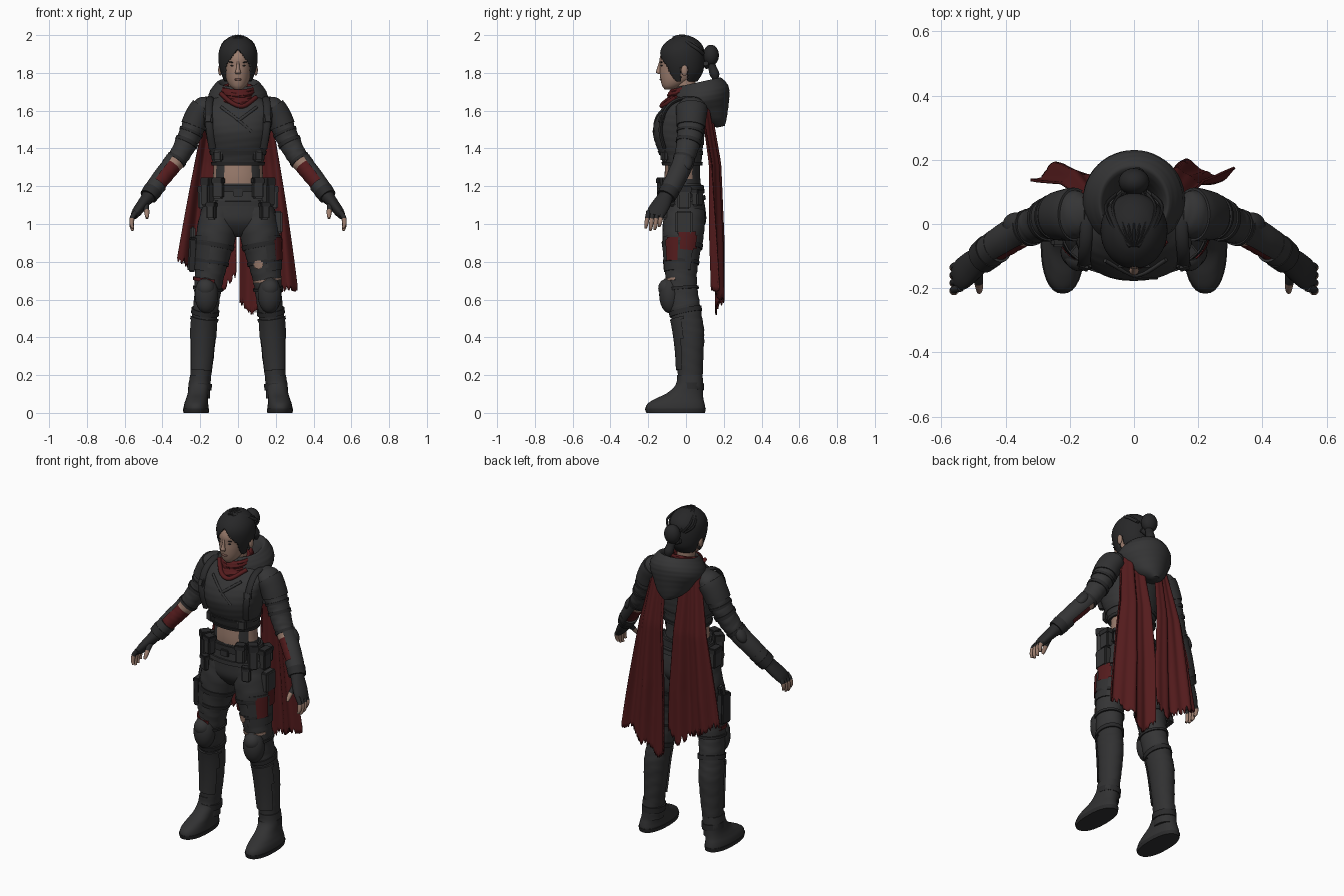
import bpy, bmesh, math, random
from mathutils import Vector, Matrix, Euler
random.seed(4)

def mat(name, r, g, b):
    m = bpy.data.materials.new(name)
    m.diffuse_color = (r, g, b, 1)
    return m

CLOTH = mat("charcoal_cloth", .035, .035, .036)
STRAP = mat("black_leather", .023, .023, .024)
PLATE = mat("worn_plate", .031, .031, .032)
HAIR = mat("dark_hair", .02, .02, .021)
RED = mat("dark_red_cloth", .088, .011, .012)
SKIN = mat("skin", .33, .205, .155)
LIP = mat("lips", .22, .11, .09)
BOTH = (1, -1)

def finish(name, bm, mats, s=0, angle=40):
    bmesh.ops.recalc_face_normals(bm, faces=bm.faces[:])
    name = {0: "", 1: "left_", -1: "right_"}[s] + name
    me = bpy.data.meshes.new(name)
    bm.to_mesh(me)
    bm.free()
    for m in mats:
        me.materials.append(m)
    me.shade_smooth()
    me.set_sharp_from_angle(angle=math.radians(angle))
    ob = bpy.data.objects.new(name, me)
    bpy.context.collection.objects.link(ob)
    return ob

def sample(R, t):
    i = min(int(t), len(R) - 2)
    f = t - i
    P = [R[max(0, min(len(R) - 1, i + k))] for k in (-1, 0, 1, 2)]
    return [.5 * (2*b + (c-a)*f + (2*a-5*b+4*c-d)*f*f + (3*b-a-3*c+d)*f**3) for a, b, c, d in zip(*P)]

def loft(name, R, mats, a=0, b=None, off=0, seg=32, per=6, ref=(0, 1, 0), flat=False,
         p=2, tilt=0, sides=(0,), wr=0, rule=None, keep=None):
    """Skin through rings (x, y, z, radius across, radius deep); off > 0 makes a sleeve over part of it."""
    b = len(R) - 1 if b is None else b
    n = max(2, int((b - a) * per))
    ts = [(a + (b - a) * i / n, off) for i in range(n + 1)]
    if off:
        ts = [(a, -.002)] + ts + [(b, -.002)]
    obs = []
    for s in sides:
        bm, loops = bmesh.new(), []
        for t, o in ts:
            x, y, z, ra, rb = sample(R, t)
            c = Vector((x, y, z))
            if flat:
                u, v = Vector((1, 0, 0)), Vector((0, 1, tilt))
            else:
                T = (Vector(sample(R, min(t + .1, len(R) - 1))[:3]) - Vector(sample(R, max(t - .1, 0))[:3])).normalized()
                v = Vector(ref)
                v = (v - T * v.dot(T)).normalized()
                u = v.cross(T)
            loop = []
            for k in range(seg):
                g = 2 * math.pi * k / seg
                cs, sn = math.cos(g), math.sin(g)
                w = 1 + wr * (math.sin(t * 11 + 2 * math.sin(g * 2)) + .6 * math.sin(t * 19 + g * 3))
                q = c + u * (math.copysign(abs(cs) ** (2 / p), cs) * (ra * w + o)) + v * (math.copysign(abs(sn) ** (2 / p), sn) * (rb * w + o))
                loop.append(bm.verts.new((q.x * (s or 1), q.y, q.z)))
            loops.append(loop)
        for i in range(len(loops) - 1):
            for k in range(seg):
                j = (k + 1) % seg
                f = bm.faces.new((loops[i][k], loops[i][j], loops[i+1][j], loops[i+1][k]))
                m = f.calc_center_median()
                if rule:
                    f.material_index = rule(m, ts[i][0])
                if keep and not keep(m):
                    bm.faces.remove(f)
        if not off and not keep:
            for L in (loops[0], loops[-1]):
                f = bm.faces.new(L)
                if rule:
                    f.material_index = rule(f.calc_center_median(), a if L is loops[0] else b)
        obs.append(finish(name, bm, mats, s))
    return obs

def body(*rows):  # rows of height, half width, front, back
    return [(0, (f + k) / 2, z, w, (k - f) / 2) for z, w, f, k in rows]

def tube(name, pts, r, r2, m, **kw):
    return loft(name, [(*q, r, r2) for q in pts], [m], seg=12, **kw)

def solid(name, kind, loc, size, m, sides=(0,), rot=(0, 0, 0), bevel=.008):
    for s in sides:
        k = s or 1
        M = Matrix.Translation((loc[0]*k, loc[1], loc[2])) @ Euler((rot[0], rot[1]*k, rot[2]*k)).to_matrix().to_4x4()
        bm = bmesh.new()
        if kind == "ball":
            bmesh.ops.create_uvsphere(bm, u_segments=24, v_segments=16, radius=1)
        else:
            bmesh.ops.create_cube(bm, size=1)
        bmesh.ops.scale(bm, vec=size, verts=bm.verts[:])
        if kind == "box":
            bmesh.ops.bevel(bm, geom=bm.edges[:], offset=bevel, segments=2, affect='EDGES')
        bm.transform(M)
        finish(name, bm, [m], s)

# Head, face and neck
loft("neck", body((1.58, .06, -.06, .07), (1.68, .05, -.055, .055), (1.78, .05, -.06, .05)), [SKIN], flat=True)
loft("head", body((1.712, .02, -.112, -.06), (1.73, .042, -.125, -.02), (1.76, .06, -.134, .03), (1.8, .07, -.139, .06),
     (1.84, .076, -.139, .08), (1.88, .08, -.139, .085), (1.92, .076, -.12, .08), (1.955, .055, -.08, .06), (1.97, .02, -.03, .02)), [SKIN], flat=True)
loft("nose", [(0, -.136, 1.86, .006, .006), (0, -.143, 1.825, .009, .01), (0, -.145, 1.803, .015, .014), (0, -.138, 1.793, .01, .006)], [SKIN], flat=True, seg=16)
solid("lips", "ball", (0, -.133, 1.765), (.02, .007, .006), LIP)
solid("eye", "ball", (.031, -.128, 1.838), (.012, .006, .003), HAIR, BOTH)
solid("brow", "ball", (.032, -.129, 1.856), (.02, .006, .003), HAIR, BOTH, (0, -.15, -.2))
solid("ear", "ball", (.095, -.008, 1.815), (.01, .018, .03), SKIN, BOTH)

# Hair with parted fringe, bun and loose tail
def hair_keep(c):
    w = .068 if c.z < 1.84 else .068 * (1.93 - c.z) / .09
    return not (c.y < -.03 and abs(c.x) < w) and not (abs(c.y + .008) < .02 and c.z < 1.83)
hair = loft("hair", body((1.755, .072, -.105, .06), (1.8, .091, -.12, .088), (1.85, .102, -.134, .097), (1.9, .103, -.139, .097),
     (1.94, .092, -.125, .09), (1.975, .065, -.09, .06), (1.995, .03, -.045, .02), (2, .003, -.015, -.01)), [HAIR], flat=True, seg=96, per=12, keep=hair_keep)[0]
md = hair.modifiers.new("thickness", 'SOLIDIFY')
md.thickness, md.offset = .014, -1
for i in range(-4, 5):
    x = i * .02
    tube("hair_strand", [(x*.15, -.07, 1.984), (x*.8, -.01, 1.994 - x*x*4), (x*1.1, .055, 1.957 - x*x*4), (x*.7, .092, 1.9)], .009, .005, HAIR, ref=(1, 0, 0))
solid("hair_bun", "ball", (0, .132, 1.893), (.048, .042, .056), HAIR)
tube("hair_tie", [(-.035, .105, 1.85), (0, .11, 1.835), (.035, .105, 1.85)], .014, .014, STRAP)
loft("hair_tail", [(0, .13, 1.86, .025, .02), (.005, .14, 1.825, .024, .022), (.01, .152, 1.79, .026, .025), (.012, .16, 1.755, .01, .008)], [HAIR])

# Cropped jacket, midriff and hips
torso = body((1.31, .133, -.118, .08), (1.36, .142, -.135, .085), (1.42, .158, -.16, .09), (1.49, .172, -.176, .095),
             (1.56, .182, -.158, .1), (1.62, .18, -.115, .1), (1.67, .12, -.07, .09), (1.71, .06, -.05, .07))
loft("jacket", torso, [CLOTH], flat=True, p=2.3, wr=.006, seg=48)
loft("jacket_hem", torso, [STRAP], 0, .45, .007, flat=True, p=2.3)
loft("chest_harness", torso, [PLATE], 1.1, 1.45, .004, flat=True, p=2.3)
loft("midriff", body((1.18, .14, -.108, .08), (1.25, .132, -.113, .075), (1.33, .13, -.11, .075)), [SKIN, CLOTH], flat=True, seg=64,
     rule=lambda c, t: int(c.y > .03 or (abs(c.x) > .07 and (c.y < -.06 or c.z < 1.24))))
hips = body((1.215, .143, -.112, .08), (1.15, .17, -.116, .09), (1.08, .192, -.118, .103), (1.01, .19, -.112, .105), (.95, .13, -.07, .07), (.93, .05, -.03, .03))
loft("hips", hips, [CLOTH], flat=True, p=2.2)
loft("belt", hips, [STRAP], .2, .75, .012, flat=True, p=2.2)
loft("low_belt", hips, [PLATE], 1.2, 1.55, .008, flat=True, p=2.2, tilt=.15)
solid("buckle", "box", (0, -.128, 1.165), (.05, .016, .04), PLATE, bevel=.004)
tube("lapel_seam", [(-.09, -.114, 1.62), (0, -.161, 1.55), (.07, -.167, 1.49)], .008, .006, CLOTH)
tube("lapel_seam", [(.1, -.111, 1.62), (.04, -.15, 1.575), (0, -.163, 1.545)], .008, .006, CLOTH)
tube("shoulder_strap", [(.135, -.115, 1.4), (.15, -.135, 1.5), (.155, -.11, 1.6), (.15, -.05, 1.655), (.146, .03, 1.66), (.135, .085, 1.6), (.12, .085, 1.42)],
     .01, .02, STRAP, ref=(1, 0, 0), sides=BOTH)
solid("strap_buckle", "box", (.155, -.13, 1.555), (.045, .022, .05), PLATE, BOTH, (-.3, 0, .3))
solid("rib_pocket", "box", (.105, -.115, 1.36), (.05, .03, .06), CLOTH, BOTH, (0, 0, .4))

# Belt pouches
for x, y, z, w, d, h, r in ((.105, -.125, 1.19, .055, .05, .11, .3), (.16, -.085, 1.17, .055, .055, .15, .7), (.19, -.01, 1.14, .045, .07, .12, .0),
                            (.16, .06, 1.14, .06, .045, .09, -.6), (.14, -.12, 1.07, .05, .035, .09, .4)):
    solid("pouch", "box", (x, y, z), (w, d, h), CLOTH, BOTH, (0, 0, r))
    solid("pouch_flap", "box", (x, y, z + h*.36), (w + .006, d + .006, h*.3), STRAP, BOTH, (0, 0, r), .005)

# Legs, with straps, pads and tears
leg = [(.1, -.005, 1.08, .092, .105), (.115, -.015, .95, .105, .11), (.14, -.025, .8, .087, .09), (.155, -.025, .7, .075, .082), (.165, -.015, .6, .068, .083),
       (.178, .005, .5, .067, .08), (.184, .018, .42, .067, .079), (.19, .022, .3, .062, .07), (.198, .022, .18, .054, .066), (.205, .02, .08, .056, .066)]
loft("trouser_leg", leg, [CLOTH, PLATE], sides=BOTH, wr=.012, rule=lambda c, t: int(t > 4.3), per=8)
for a, b, o in ((1.35, 1.5, .006), (1.95, 2.1, .006), (3.35, 3.5, .008), (4.5, 4.75, .007), (8.2, 8.5, .008)):
    loft("leg_strap", leg, [STRAP], a, b, o, sides=BOTH)
loft("shin_guard", leg, [PLATE], 4.9, 7.6, .009, sides=BOTH, keep=lambda c: c.y < -.02)
loft("thigh_panel", leg, [PLATE], 1.2, 2.5, .006, sides=BOTH, keep=lambda c: abs(c.x) > .155 and c.y < .03)
solid("knee_pad", "ball", (.167, -.085, .625), (.062, .057, .098), PLATE, BOTH)
solid("knee_cap", "ball", (.169, -.1, .66), (.048, .047, .05), CLOTH, BOTH)
loft("red_knee_wrap", leg, [RED], 2.88, 3.05, .008, sides=(-1,), keep=lambda c: c.y < 0 and c.x < -.12)
loft("torn_knee_skin", leg, [SKIN], 2.9, 3.02, .006, sides=(1,), keep=lambda c: c.y < -.06)
loft("torn_thigh_skin", leg, [SKIN], 1.9, 2.4, .007, sides=(1,), per=24, seg=64, keep=lambda c: (c - Vector((.11, -.105, .785))).length < .026)
loft("red_thigh_cloth", leg, [RED], 1, 2.05, .012, sides=(1,), per=16, seg=64,
     keep=lambda c: c.x > .16 and (-.105 < c.y < -.045 and c.z < .935 or (c.z > .865 and -.035 < c.y < .055)))
solid("holster", "box", (-.24, -.02, .84), (.045, .085, .18), STRAP, rot=(.12, .06, 0))
solid("holster_grip", "box", (-.24, .0, .95), (.03, .04, .07), PLATE, rot=(-.3, 0, 0))
solid("thigh_pouch", "box", (.212, -.01, 1.01), (.045, .09, .12), CLOTH)

# Boots
foot = [(.222, -.055, .0, .064, .152), (.222, -.056, .025, .066, .158), (.221, -.052, .05, .063, .15), (.217, -.035, .075, .058, .127),
        (.211, -.005, .105, .055, .095), (.205, .018, .15, .056, .072), (.2, .02, .2, .054, .068)]
loft("boot_foot", foot, [PLATE], sides=BOTH, flat=True, p=2.3)
loft("boot_sole", foot, [STRAP], 0, .9, .003, sides=BOTH, flat=True, p=2.3)

# Arms: sleeve, bare elbow, red wrap and glove
arm = [(.14, .03, 1.655, .025, .045), (.18, .03, 1.62, .058, .075), (.217, .028, 1.56, .062, .072), (.255, .02, 1.47, .06, .066), (.3, .0, 1.38, .055, .058),
       (.348, -.022, 1.31, .048, .05), (.4, -.052, 1.245, .046, .048), (.45, -.085, 1.18, .04, .043), (.485, -.115, 1.13, .034, .039)]
loft("arm", arm, [CLOTH, SKIN, RED, STRAP], sides=BOTH, wr=.015, per=12,
     rule=lambda c, t: 0 if t < 4.65 else 1 if t < 5.0 else 2 if t < 6.7 else 3)
loft("shoulder_pad", arm, [PLATE], 1.1, 2.5, .007, sides=BOTH)
for a, b in ((2.75, 2.9), (3.3, 3.5), (4.45, 4.65)):
    loft("sleeve_band", arm, [STRAP], a, b, .005, sides=BOTH)
loft("elbow_guard", arm, [CLOTH], 4.65, 6.7, .007, sides=BOTH, seg=48, per=12,
     keep=lambda c: (abs(c.x) - .34) * 1.15 + (c.z - 1.33) * .59 + (c.y + .02) * .6 > .004)
loft("forearm_guard", arm, [CLOTH], 6.5, 7.1, .008, sides=BOTH)
loft("wrist_cuff", arm, [STRAP], 7.0, 7.6, .011, sides=BOTH)
solid("elbow_pad", "ball", (.368, -.002, 1.328), (.03, .038, .055), PLATE, BOTH, (0, -.65, 0))
loft("glove", [(.475, -.108, 1.145, .034, .04), (.505, -.13, 1.105, .03, .048), (.535, -.155, 1.065, .026, .05), (.552, -.165, 1.04, .018, .043)], [STRAP], sides=BOTH)
for i in range(4):
    y, d = -.198 + i * .024, (0, .012, .008, -.008)[i]
    loft("finger", [(.54, y, 1.065, .013, .013), (.559, y - .006, 1.035, .013, .012), (.563, y - .012, 1.0 - d, .011, .011), (.556, y - .016, .978 - d, .007, .007)],
         [STRAP, SKIN], sides=BOTH, seg=14, rule=lambda c, t: int(t > 1))
loft("thumb", [(.49, -.135, 1.11, .018, .02), (.485, -.172, 1.08, .015, .015), (.482, -.198, 1.05, .012, .012), (.482, -.212, 1.03, .007, .007)],
     [STRAP, SKIN], sides=BOTH, seg=14, rule=lambda c, t: int(t > 1.2))

# Lowered hood and red neck scarf
loft("hood", [(0, .185, 1.515, .02, .02), (0, .155, 1.545, .075, .06), (0, .1, 1.6, .125, .125), (0, .078, 1.65, .157, .152), (0, .075, 1.695, .152, .15),
     (0, .07, 1.735, .125, .13), (0, .065, 1.75, .105, .11), (0, .055, 1.72, .088, .092), (0, .04, 1.66, .075, .08)],
     [CLOTH], flat=True, tilt=.22, wr=.005, seg=48)
loft("scarf", [(0, -.03, 1.585, .05, .07), (0, -.02, 1.605, .09, .102), (0, -.015, 1.63, .102, .108), (0, -.01, 1.645, .09, .096), (0, -.01, 1.665, .1, .106),
     (0, -.008, 1.685, .084, .09), (0, -.005, 1.705, .09, .094), (0, .0, 1.73, .082, .08), (0, .0, 1.715, .066, .066)],
     [RED], flat=True, tilt=.22, wr=.015, seg=48)
tube("scarf_fold", [(-.09, -.05, 1.69), (-.03, -.115, 1.64), (.03, -.12, 1.625), (.095, -.05, 1.67)], .012, .014, RED)

# Two tattered cape panels
def cape(s, hems, spread):
    NU, NV = 60, 40
    bm, grid = bmesh.new(), []
    for i in range(NU + 1):
        u = i / NU
        k = u * (len(hems) - 1)
        j = min(int(k), len(hems) - 2)
        hem = hems[j] + (hems[j+1] - hems[j]) * (k - j) + random.choice((0, .01, .03, .05)) * random.random()
        col = []
        for n in range(NV + 1):
            z = 1.67 + (hem - 1.67) * n / NV
            d = (1.67 - z) / 1.05
            inner, outer = .05 - .04 * min(d * 1.5, 1), .155 + .2 * d - .035 * d * d + spread * d
            fold = (math.sin(u * 11 + 1.2 * d + s) + .35 * math.sin(u * 25 + 2 * d)) * (.005 + .024 * min(d, .7))
            y = .115 + .045 * min(d * 3, 1) + .015 * d + fold - .035 * u * u * (1 - .5 * d)
            col.append(bm.verts.new((s * (inner + (outer - inner) * u), y, z)))
        grid.append(col)
    for i in range(NU):
        for n in range(NV):
            bm.faces.new((grid[i][n], grid[i+1][n], grid[i+1][n+1], grid[i][n+1]))
    md = finish("cape_panel", bm, [RED], s).modifiers.new("thickness", 'SOLIDIFY')
    md.thickness, md.offset = .008, 0

cape(1, (.58, .51, .58, .6, .65, .64), 0)
cape(-1, (.72, .64, .7, .73, .77, .8), .035)
